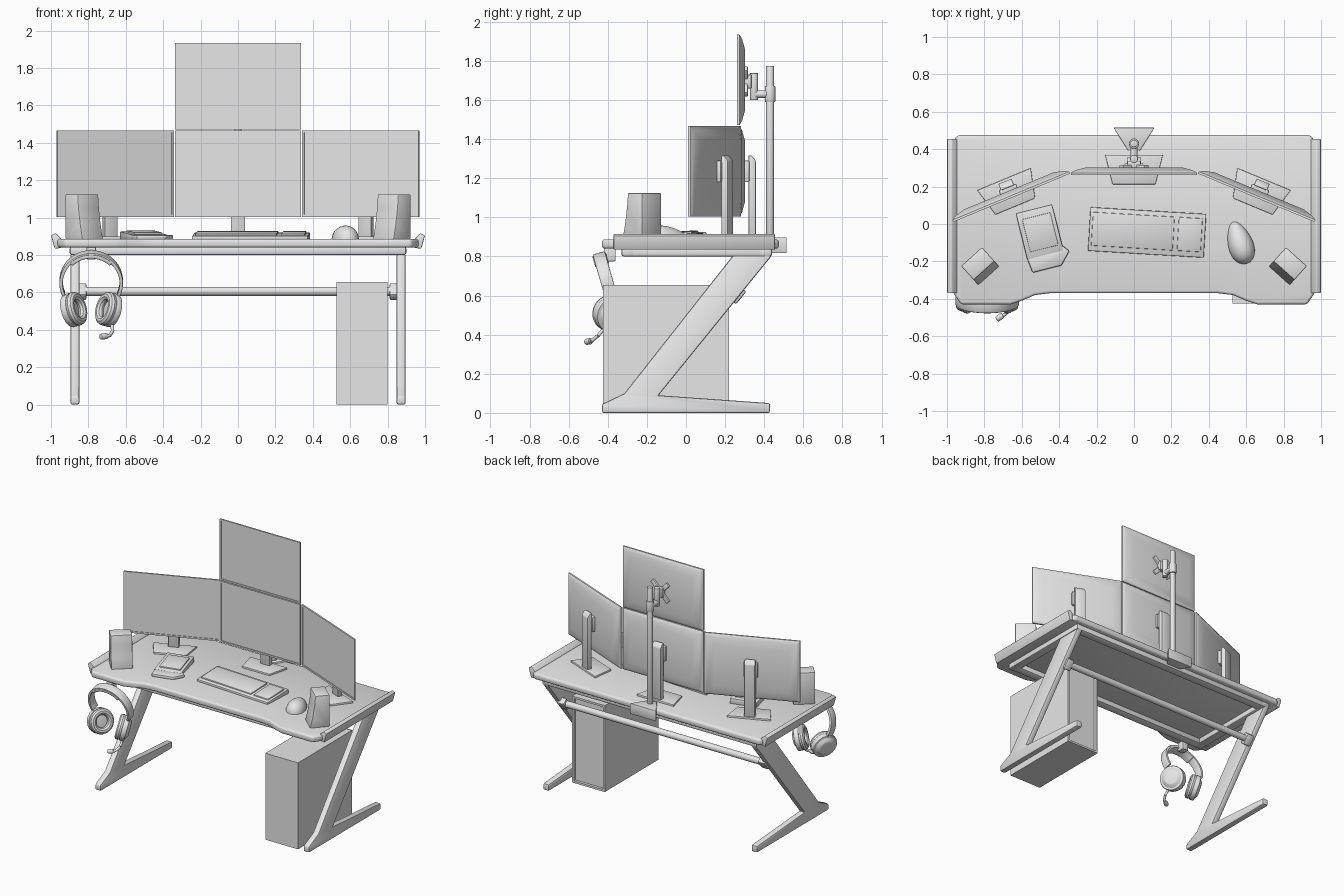
import bpy, bmesh, math
from mathutils import Matrix, Vector

if "Cube" in bpy.data.objects:
    bpy.data.objects.remove(bpy.data.objects["Cube"])

grey = bpy.data.materials.new("light_grey")
grey.diffuse_color = (0.8, 0.8, 0.8, 1)
grey.use_nodes = True
grey.node_tree.nodes["Principled BSDF"].inputs["Base Color"].default_value = grey.diffuse_color
I = Matrix.Identity(4)
T = Matrix.Translation


def R(deg, axis='Z'):
    return Matrix.Rotation(math.radians(deg), 4, axis)


def finish(name, bm, M=I, bevel=0, segs=2):
    bmesh.ops.recalc_face_normals(bm, faces=bm.faces)
    if bevel:
        edges = [e for e in bm.edges if len(e.link_faces) == 2 and e.calc_face_angle(0) > 0.6]
        bmesh.ops.bevel(bm, geom=edges, offset=bevel, segments=segs, profile=0.5,
                        affect='EDGES', clamp_overlap=True)
    bm.transform(M)
    me = bpy.data.meshes.new(name)
    bm.to_mesh(me)
    bm.free()
    me.shade_smooth()
    me.set_sharp_from_angle(angle=math.radians(35))
    me.materials.append(grey)
    ob = bpy.data.objects.new(name, me)
    bpy.context.collection.objects.link(ob)
    return ob


def prism(name, pts, axis, a, b, M=I, bevel=0, segs=2):
    """Extrude a 2D outline from a to b along the axis."""
    put = {'x': lambda p, t: (t, p[0], p[1]), 'y': lambda p, t: (p[0], t, p[1]),
           'z': lambda p, t: (p[0], p[1], t)}[axis]
    bm = bmesh.new()
    lo = [bm.verts.new(put(p, a)) for p in pts]
    hi = [bm.verts.new(put(p, b)) for p in pts]
    bm.faces.new(lo)
    bm.faces.new(hi)
    n = len(pts)
    for i in range(n):
        j = (i + 1) % n
        bm.faces.new((lo[i], lo[j], hi[j], hi[i]))
    return finish(name, bm, M, bevel, segs)


def box(name, x, y, z, M=I, bevel=0):
    return prism(name, [(x[0], y[0]), (x[1], y[0]), (x[1], y[1]), (x[0], y[1])],
                 'z', z[0], z[1], M, bevel)


def loft(name, sections, M=I):
    """Skin through rectangles (half width, half height, y), capped at both ends."""
    bm = bmesh.new()
    rings = [[bm.verts.new((sx * w, y, sz * h)) for sx, sz in ((-1, -1), (1, -1), (1, 1), (-1, 1))]
             for w, h, y in sections]
    bm.faces.new(rings[0])
    bm.faces.new(rings[-1])
    for p, q in zip(rings, rings[1:]):
        for i in range(4):
            j = (i + 1) % 4
            bm.faces.new((p[i], p[j], q[j], q[i]))
    return finish(name, bm, M)


def tube(name, p, q, r, M=I, bevel=0, r2=None):
    p, q = Vector(p), Vector(q)
    bm = bmesh.new()
    bmesh.ops.create_cone(bm, cap_ends=True, segments=24, radius1=r,
                          radius2=r if r2 is None else r2, depth=(q - p).length)
    bm.transform(T((p + q) / 2) @ (q - p).to_track_quat('Z', 'Y').to_matrix().to_4x4())
    return finish(name, bm, M, bevel)


# Desktop with a shallow front cut-out
half = [(0.45, -0.37), (0.53, -0.38), (0.6, -0.41), (0.66, -0.43), (0.925, -0.43),
        (0.965, -0.37), (0.965, 0.45), (0.94, 0.475)]
prism("desktop", half + [(-x, y) for x, y in reversed(half)], 'z', 0.84, 0.887, bevel=0.014, segs=3)

# Frame under the desktop
for name, y in (("front", (-0.33, -0.26)), ("back", (0.37, 0.44))):
    box("frame_" + name, (-0.9, 0.9), y, (0.8, 0.845), bevel=0.012)

leg = [(-0.43, 0), (0.43, 0), (0.43, 0.05), (-0.14, 0.09), (0.44, 0.805), (0.24, 0.805),
       (-0.315, 0.10), (-0.43, 0.045)]
for s, side in ((-1, "left"), (1, "right")):
    box("frame_" + side, sorted((s * 0.83, s * 0.9)), (-0.33, 0.44), (0.8, 0.845), bevel=0.012)
    # Sloping side rail
    prism("side_rail_" + side, [(s * x, z) for x, z in
          ((0.945, 0.838), (0.98, 0.834), (1.0, 0.905), (0.975, 0.917), (0.945, 0.89))],
          'y', -0.37, 0.455, bevel=0.005)
    # Z-shaped leg and crossbar bracket
    prism("leg_" + side, leg, 'x', s * 0.848, s * 0.896, bevel=0.01)
    box("crossbar_bracket_" + side, sorted((s * 0.81, s * 0.872)), (-0.026, 0.026), (-0.042, 0.042),
        T((0, 0.262, 0.604)) @ R(-39, 'X'), 0.01)
tube("crossbar", (-0.85, 0.262, 0.606), (0.85, 0.262, 0.606), 0.024)

# Computer case with a recessed back
loft("computer_case", [(0.137, 0.327, -0.425), (0.137, 0.327, 0.22), (0.122, 0.312, 0.22),
                       (0.122, 0.312, 0.2)], T((0.663, 0, 0.328)))


# Monitors and stands, front face on local y = 0
def monitor(name, M):
    loft(name, [(0.325, 0.219, 0.005), (0.325, 0.219, 0), (0.337, 0.231, 0), (0.337, 0.231, 0.012),
                (0.315, 0.209, 0.025), (0.26, 0.155, 0.04)], M)


def stand(side, M):
    prism("stand_base_" + side, [(-0.115, -0.05), (0.115, -0.05), (0.155, 0.108), (-0.155, 0.108)],
          'z', 0.88, 0.9, M, 0.004)
    prism("stand_neck_" + side, [(0.058, 0.89), (0.095, 0.89), (0.095, 1.29), (0.075, 1.315),
                                 (0.058, 1.318)], 'x', -0.038, 0.038, M, 0.005)
    box("stand_head_" + side, (-0.05, 0.05), (0.035, 0.062), (1.18, 1.29), M, 0.006)


for side, M in (("middle", T((0, 0.262, 0))),
                ("left", T((-0.654, 0.14, 0)) @ R(22.5)),
                ("right", T((0.654, 0.14, 0)) @ R(-22.5))):
    monitor("monitor_" + side, M @ T((0, 0, 1.235)))
    stand(side, M)
monitor("monitor_upper", T((0, 0.262, 1.703)))

# Pole mount for the upper monitor
tube("mount_pole", (0, 0.43, 0.88), (0, 0.43, 1.775), 0.02, bevel=0.003)
prism("pole_clamp", [(-0.03, 0.39), (0.03, 0.39), (0.11, 0.515), (-0.11, 0.515)], 'z', 0.817, 0.897,
      bevel=0.004)
tube("pole_collar", (0, 0.43, 1.59), (0, 0.43, 1.672), 0.027, bevel=0.004)
tube("mount_arm", (0, 0.35, 1.63), (0, 0.43, 1.63), 0.02)
tube("mount_pivot", (0, 0.348, 1.6), (0, 0.348, 1.738), 0.021, bevel=0.004)
box("mount_plate", (-0.035, 0.035), (0.3, 0.335), (1.66, 1.73), bevel=0.005)
for i, a in enumerate((45, -45)):
    box("mount_cross_%d" % (i + 1), (-0.095, 0.095), (0.298, 0.316), (-0.016, 0.016),
        T((0, 0, 1.695)) @ R(a, 'Y'), 0.004)

# Speakers, turned toward the seat
for s, side in ((-1, "left"), (1, "right")):
    prism("speaker_" + side, [(-0.07, 0), (0.068, 0), (0.068, 0.24), (-0.032, 0.24), (-0.038, 0.17),
                              (-0.052, 0.08)], 'x', -0.075, 0.075,
          T((s * 0.823, -0.225, 0.885)) @ R(-s * 42), 0.006)

# Keyboard with raised key blocks
K = T((0.07, -0.045, 0.884)) @ R(-3.4)
prism("keyboard_body", [(-0.117, 0), (0.117, 0), (0.117, 0.036), (-0.117, 0.018)], 'x', -0.31, 0.31, K, 0.005)
for name, x0, x1 in (("main_keys", -0.295, 0.142), ("number_keys", 0.165, 0.292)):
    prism(name, [(-0.088, 0.01), (0.092, 0.01), (0.092, 0.044), (-0.088, 0.029)], 'x', x0, x1, K, 0.004)

# Side keypad with palm rest
P = T((-0.505, -0.04, 0.884)) @ R(14)
prism("keypad_body", [(-0.13, 0), (0.125, 0), (0.125, 0.042), (-0.13, 0.026)], 'x', -0.1, 0.1, P, 0.006)
prism("keypad_keys", [(-0.095, 0.01), (0.085, 0.01), (0.085, 0.048), (-0.095, 0.037)], 'x', -0.075, 0.08, P, 0.004)
prism("keypad_palm_rest", [(-0.1, -0.12), (-0.09, -0.205), (0.07, -0.205), (0.13, -0.14),
                           (0.1, -0.1)], 'z', 0, 0.024, P, 0.008)

# Mouse
bm = bmesh.new()
bmesh.ops.create_uvsphere(bm, u_segments=24, v_segments=16, radius=1)
bmesh.ops.bisect_plane(bm, geom=bm.verts[:] + bm.edges[:] + bm.faces[:], plane_co=(0, 0, 0),
                       plane_no=(0, 0, -1), clear_outer=True)
bmesh.ops.holes_fill(bm, edges=[e for e in bm.edges if e.is_boundary])
for v in bm.verts:
    v.co = (v.co.x * (0.066 - 0.016 * v.co.y), v.co.y * 0.118, v.co.z * (0.07 - 0.02 * v.co.y))
finish("mouse", bm, T((0.567, -0.1, 0.885)) @ R(18))

# Headphones hanging from a hook under the left front corner
H = T((-0.785, -0.4, 0.655)) @ R(16, 'X')
angles = [math.radians(-25 + 230 * i / 36) for i in range(37)]
arc = [(0.17 * math.cos(a), 0.17 * math.sin(a)) for a in angles]
arc += [(0.152 * math.cos(a), 0.152 * math.sin(a)) for a in reversed(angles)]
prism("headband", arc, 'y', -0.032, 0.032, H, 0.004)
pad = [(r * math.cos(math.radians(a)), r * math.sin(math.radians(a)))
       for r, span in ((0.162, range(45, 136, 6)), (0.14, range(135, 44, -6))) for a in span]
prism("headband_pad", pad, 'y', -0.036, 0.036, H, 0.006)
box("headphone_hook", (-0.81, -0.76), (-0.42, -0.36), (0.775, 0.845), bevel=0.006)
for s, side in ((-1, "left"), (1, "right")):
    # local +x points out from the head
    C = T((-0.785 + s * 0.098, -0.385, 0.508)) @ R(90 - s * 90) @ R(28) if s > 0 else \
        T((-0.785 + s * 0.098, -0.385, 0.508)) @ R(180 - 28)
    C = C @ R(14, 'Y')
    tube("ear_cup_" + side, (-0.01, 0, 0), (0.028, 0, 0), 0.092, C, 0.008)
    tube("ear_cap_" + side, (0.026, 0, 0), (0.045, 0, 0), 0.078, C, 0.004, 0.05)
    # Ear cushion ring
    bm = bmesh.new()
    n, m = 28, 10
    grid = [[bm.verts.new((-0.022 + 0.024 * math.sin(v), (0.068 + 0.024 * math.cos(v)) * math.cos(u),
                           (0.068 + 0.024 * math.cos(v)) * math.sin(u)))
             for v in (2 * math.pi * j / m for j in range(m))]
            for u in (2 * math.pi * i / n for i in range(n))]
    for i in range(n):
        for j in range(m):
            a, b = grid[i], grid[(i + 1) % n]
            bm.faces.new((a[j], b[j], b[(j + 1) % m], a[(j + 1) % m]))
    finish("ear_cushion_" + side, bm, C)
# Microphone boom
path = [(-0.675, -0.42, 0.43), (-0.67, -0.45, 0.395), (-0.685, -0.48, 0.37), (-0.715, -0.5, 0.365)]
for i, (p, q) in enumerate(zip(path, path[1:])):
    tube("microphone_boom_%d" % (i + 1), p, q, 0.009)
tube("microphone_tip", (-0.7, -0.487, 0.367), (-0.735, -0.51, 0.363), 0.016, bevel=0.006)
